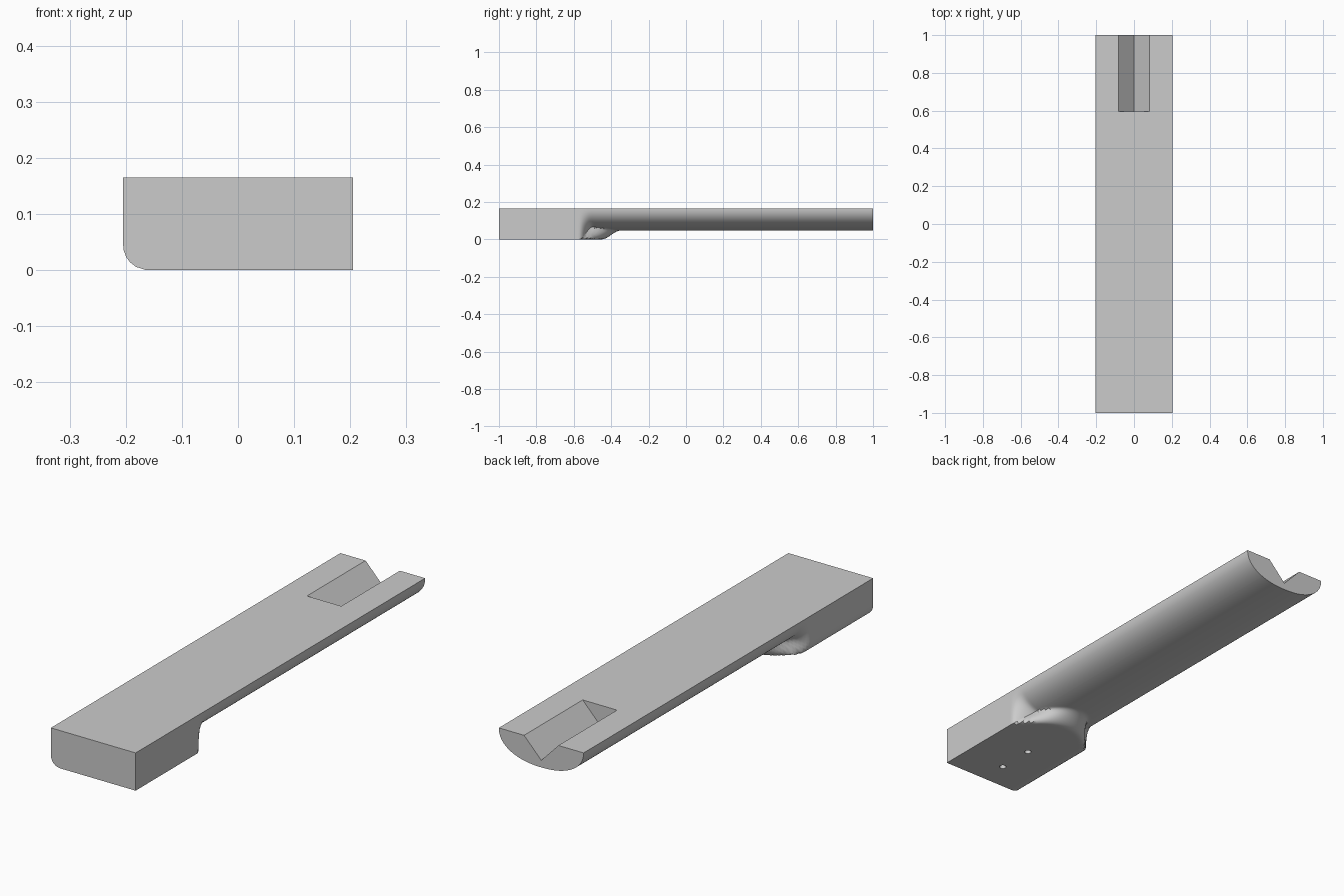
import bpy, bmesh, math
from mathutils import Vector

if "Cube" in bpy.data.objects:
    bpy.data.objects.remove(bpy.data.objects["Cube"])

HALF, TOP, DEPTH, CORNER = 0.205, 0.165, 0.118, 0.045

grey = bpy.data.materials.new("plain_grey")
grey.use_nodes = True
grey.diffuse_color = (0.6, 0.6, 0.6, 1)
grey.node_tree.nodes["Principled BSDF"].inputs["Base Color"].default_value = (0.6, 0.6, 0.6, 1)


def block_point(a):
    """Rectangular heel section, one lower edge rounded."""
    c, s = math.cos(a), math.sin(a)
    reach = min(HALF / max(abs(c), 1e-6), TOP / max(s, 1e-6))
    p = Vector((c * reach, TOP - s * reach))
    centre = Vector((CORNER - HALF, CORNER))
    if p.x < centre.x and p.y < centre.y:
        p = centre + (p - centre).normalized() * CORNER
    return p


def shank_point(a):
    """D-shaped section with a flattened underside."""
    c, s = math.cos(a), math.sin(a)
    e = 2.2
    reach = (abs(c / HALF) ** e + abs(s / DEPTH) ** e) ** (-1 / e)
    return Vector((c * reach, TOP - s * reach))


def section_point(a, y):
    """Blend heel into shank, starting earlier towards the sides."""
    b, d = block_point(a), shank_point(a)
    side = (abs(b.x) / HALF) ** 2
    start = -0.45 - 0.12 * side
    t = min(max((y - start) / (0.10 - 0.03 * side), 0), 1)
    return b.lerp(d, t * t * (3 - 2 * t))


def new_object(name, bm):
    bmesh.ops.recalc_face_normals(bm, faces=bm.faces)
    mesh = bpy.data.meshes.new(name)
    bm.to_mesh(mesh)
    bm.free()
    mesh.materials.append(grey)
    obj = bpy.data.objects.new(name, mesh)
    bpy.context.collection.objects.link(obj)
    return obj


# Neck: sections lofted along y
corner_angle = math.atan2(TOP, HALF)
angles = sorted([math.pi * i / 56 for i in range(57)] + [corner_angle])
stations = [-1] + [-0.6 + 0.01 * i for i in range(28)] + [1]
bm = bmesh.new()
rings = []
for y in stations:
    points = [section_point(a, y) for a in angles]
    rings.append([bm.verts.new((p.x, y, p.y)) for p in points])
for r0, r1 in zip(rings, rings[1:]):
    n = len(r0)
    for i in range(n):
        j = (i + 1) % n
        bm.faces.new((r0[i], r0[j], r1[j], r1[i]))
bm.faces.new(rings[0])
bm.faces.new(rings[-1])
neck = new_object("neck", bm)

# V-groove cutter, open at the back end
bm = bmesh.new()
rise = 0.05
half = 0.083 * (1 + rise / 0.087)
tri = [(-half, TOP + rise), (half, TOP + rise), (0, TOP - 0.087)]
face = bm.faces.new([bm.verts.new((x, 0.595, z)) for x, z in tri])
ext = bmesh.ops.extrude_face_region(bm, geom=[face])
bmesh.ops.translate(bm, vec=(0, 0.5, 0),
                    verts=[v for v in ext["geom"] if isinstance(v, bmesh.types.BMVert)])
cutters = [new_object("groove_cutter", bm)]

# Two blind screw holes under the heel
for y in (-0.873, -0.706):
    bpy.ops.mesh.primitive_cylinder_add(vertices=24, radius=0.014, depth=0.2, location=(0, y, 0))
    hole = bpy.context.object
    hole.name = "hole_cutter"
    hole.data.materials.append(grey)
    cutters.append(hole)

# Cut, then drop the cutters
bpy.ops.object.select_all(action="DESELECT")
bpy.context.view_layer.objects.active = neck
neck.select_set(True)
for c in cutters:
    mod = neck.modifiers.new("cut", "BOOLEAN")
    mod.operation, mod.solver, mod.object = "DIFFERENCE", "EXACT", c
    bpy.ops.object.modifier_apply(modifier=mod.name)
for c in cutters:
    bpy.data.objects.remove(c)
bpy.ops.object.shade_smooth_by_angle(angle=math.radians(35))
